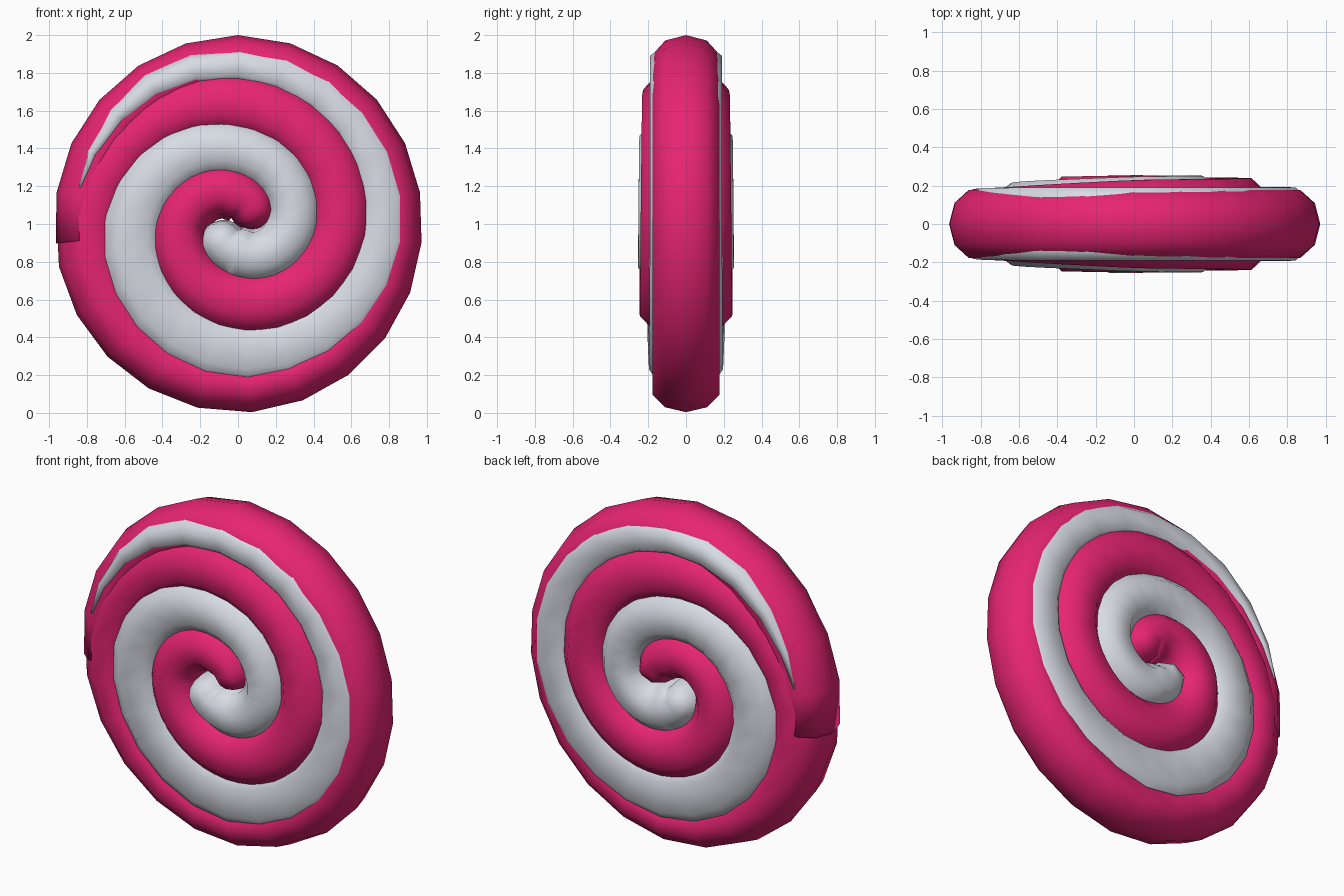
import bpy, bmesh, math
from mathutils import Vector

if "Cube" in bpy.data.objects:
    bpy.data.objects.remove(bpy.data.objects["Cube"])

SIDES = 10
CENTRE = Vector((0, 0, 1.0))


def material(name, rgb):
    m = bpy.data.materials.new(name)
    m.diffuse_color = (*rgb, 1)
    m.use_nodes = True
    m.node_tree.nodes["Principled BSDF"].inputs["Base Color"].default_value = m.diffuse_color
    return m


def sample(keys, ang):
    """Interpolate (radius, half_width, half_depth, roundness) at an angle."""
    if ang <= keys[0][0]:
        return keys[0][1:]
    for k0, k1 in zip(keys, keys[1:]):
        if ang <= k1[0]:
            t = (ang - k0[0]) / (k1[0] - k0[0])
            return [a + (b - a) * t for a, b in zip(k0[1:], k1[1:])]
    return keys[-1][1:]


def path(keys, ang):
    r, t = sample(keys, ang)[0], math.radians(ang)
    return CENTRE + Vector((r * math.cos(t), 0, r * math.sin(t)))


def spow(v, p):
    return math.copysign(abs(v) ** p, v)


def strand(name, keys, mat):
    """Sweep an oval section along a spiral, with a rounded inner end."""
    start, end = keys[0][0], keys[-1][0]
    angles = [start + 8 * i for i in range(int((358 - start) / 8) + 1)]
    a = 362
    while a < end:
        angles.append(a)
        a += 16
    angles.append(end)
    rings = []
    for ang in angles:
        tan = (path(keys, ang + 4) - path(keys, ang - (4 if ang > start else 0))).normalized()
        _, w, d, p = sample(keys, ang)
        rings.append((path(keys, ang), tan, w, d, p))
    # rounded inner end
    pos, tan, w, d, p = rings[0]
    cap = []
    for deg in (80, 60, 40, 20):
        t = math.radians(deg)
        cap.append((pos - tan * w * 0.85 * math.sin(t), tan,
                    w * math.cos(t), d * math.cos(t) ** 0.5, p))
    rings = cap + rings

    bm = bmesh.new()
    loops = []
    for pos, tan, w, d, p in rings:
        out = Vector((tan.z, 0, -tan.x))
        loop = []
        for i in range(SIDES):
            t = 2 * math.pi * i / SIDES
            off = out * (w * spow(math.cos(t), p))
            off.y = d * spow(math.sin(t), p)
            loop.append(bm.verts.new(pos + off))
        loops.append(loop)
    for l0, l1 in zip(loops, loops[1:]):
        for i in range(SIDES):
            j = (i + 1) % SIDES
            bm.faces.new((l0[i], l0[j], l1[j], l1[i]))
    bm.faces.new(loops[0])
    bm.faces.new(loops[-1])
    bmesh.ops.recalc_face_normals(bm, faces=bm.faces)
    for f in bm.faces:
        f.smooth = True
    me = bpy.data.meshes.new(name)
    bm.to_mesh(me)
    bm.free()
    me.materials.append(mat)
    ob = bpy.data.objects.new(name, me)
    bpy.context.collection.objects.link(ob)
    return ob


pink = material("candy_pink", (0.80, 0.018, 0.17))
white = material("sugar_white", (0.68, 0.71, 0.77))

# pink strand: inner spiral, then a full turn forming the rim
strand("pink_swirl", [
    (45, .113, .125, .262, .8), (90, .155, .15, .262, .8), (180, .31, .155, .258, .8),
    (270, .41, .18, .255, .8), (360, .54, .18, .25, .8), (450, .64, .18, .24, .8),
    (510, .725, .16, .20, .9), (540, .79, .18, .19, 1), (630, .865, .135, .187, 1),
    (720, .825, .15, .185, 1), (810, .85, .15, .187, 1), (906, .82, .15, .187, 1),
], pink)

# white strand: ends in a thin tail at the upper left
strand("white_swirl", [
    (225, .128, .125, .265, .8), (270, .15, .15, .265, .8), (360, .295, .16, .262, .8),
    (450, .39, .168, .258, .8), (540, .56, .19, .225, .75), (630, .68, .19, .202, .65),
    (720, .775, .15, .197, .6), (810, .84, .10, .197, .6), (840, .86, .08, .196, .6),
    (870, .86, .045, .194, .6), (887, .86, .008, .188, .6),
], white)
